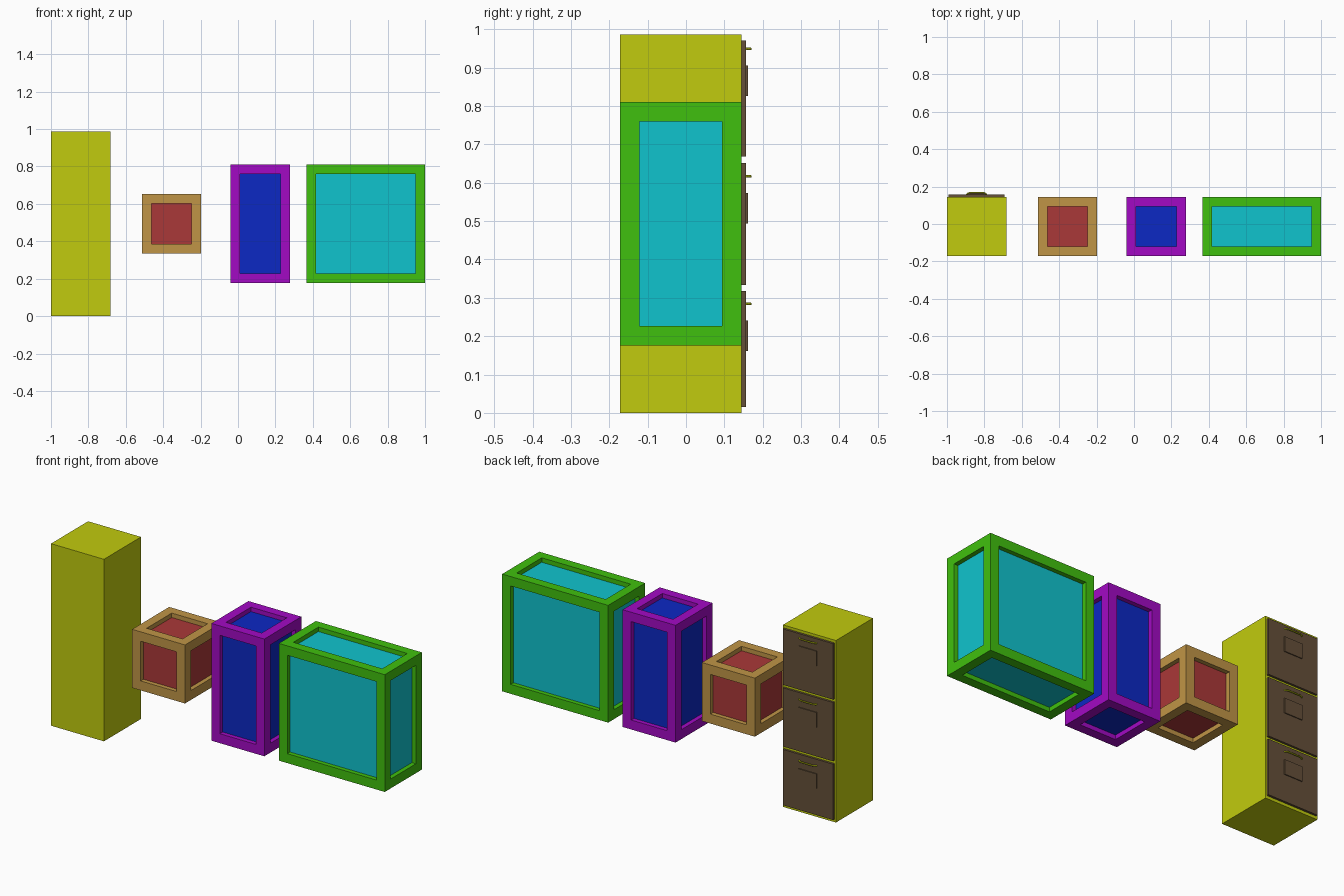
import bpy, bmesh
from mathutils import Matrix, Vector

if "Cube" in bpy.data.objects:
    bpy.data.objects.remove(bpy.data.objects["Cube"])


def material(name, rgb):
    lin = [((c / 255 + 0.055) / 1.055) ** 2.4 if c > 10 else c / 255 / 12.92 for c in rgb]
    m = bpy.data.materials.new(name)
    m.diffuse_color = (*lin, 1)
    m.use_nodes = True
    m.node_tree.nodes["Principled BSDF"].inputs["Base Color"].default_value = m.diffuse_color
    return m


def finish(name, bm, *mats):
    me = bpy.data.meshes.new(name)
    bm.normal_update()
    bm.to_mesh(me)
    bm.free()
    for m in mats:
        me.materials.append(m)
    ob = bpy.data.objects.new(name, me)
    bpy.context.collection.objects.link(ob)
    return ob


def box_mesh(lo, hi):
    lo, hi = Vector(lo), Vector(hi)
    bm = bmesh.new()
    mat = Matrix.Translation((lo + hi) / 2) @ Matrix.Diagonal((*(hi - lo), 1))
    bmesh.ops.create_cube(bm, size=1, matrix=mat)
    bm.normal_update()
    return bm


def framed_block(name, lo, hi, frame, panel, border=0.051, depth=0.024):
    """Block whose six faces are each sunk inside a border."""
    bm = box_mesh(lo, hi)
    faces = list(bm.faces)
    bmesh.ops.inset_individual(bm, faces=faces, thickness=border, use_even_offset=True)
    sunk = bmesh.ops.extrude_discrete_faces(bm, faces=faces)["faces"]
    bm.normal_update()
    for f in sunk:
        bmesh.ops.translate(bm, verts=f.verts, vec=-f.normal * depth)
        f.material_index = 1
    return finish(name, bm, frame, panel)


yellow = material("yellow", (193, 203, 14))
brown = material("brown", (101, 80, 57))
Y0, Y1 = -0.172, 0.145

# Row of framed storage blocks
framed_block("small_block", (-0.514, Y0, 0.335), (-0.197, Y1, 0.652),
             material("tan", (192, 149, 70)), material("red", (170, 56, 56)))
framed_block("tall_block", (-0.039, Y0, 0.176), (0.278, Y1, 0.811),
             material("purple", (162, 10, 196)), material("blue", (12, 40, 196)))
framed_block("wide_block", (0.365, Y0, 0.176), (1.0, Y1, 0.811),
             material("green", (64, 192, 14)), material("cyan", (16, 196, 206)))

# Cabinet body
finish("cabinet_body", box_mesh((-1, Y0, 0), (-0.683, Y1, 0.986)), yellow)

# Three drawers on the back, each with a label plate and a bowed handle
CX, F = -0.8415, 0.157
drawers = [(0.016, 0.318), (0.334, 0.652), (0.668, 0.971)]
for i, (z0, z1) in enumerate(drawers, 1):
    finish(f"drawer_front_{i}", box_mesh((CX - 0.15, Y1 - 0.002, z0), (CX + 0.15, F, z1)), brown)
    zc = 0.284 + 0.3325 * (i - 1)
    finish(f"label_plate_{i}", box_mesh((CX - 0.054, F - 0.002, zc - 0.123),
                                        (CX + 0.054, F + 0.005, zc - 0.043)), brown)
    cu = bpy.data.curves.new(f"handle_{i}", "CURVE")
    cu.dimensions = "3D"
    cu.bevel_depth = 0.0038
    cu.bevel_resolution = 1
    cu.use_fill_caps = True
    pts = [(-0.053, 0), (-0.048, 0.006), (-0.036, 0.0107), (0.036, 0.0107), (0.048, 0.006), (0.053, 0)]
    sp = cu.splines.new("POLY")
    sp.points.add(len(pts) - 1)
    for p, (x, y) in zip(sp.points, pts):
        p.co = (CX + x, F + y, zc, 1)
    cu.materials.append(yellow)
    bpy.context.collection.objects.link(bpy.data.objects.new(f"handle_{i}", cu))
